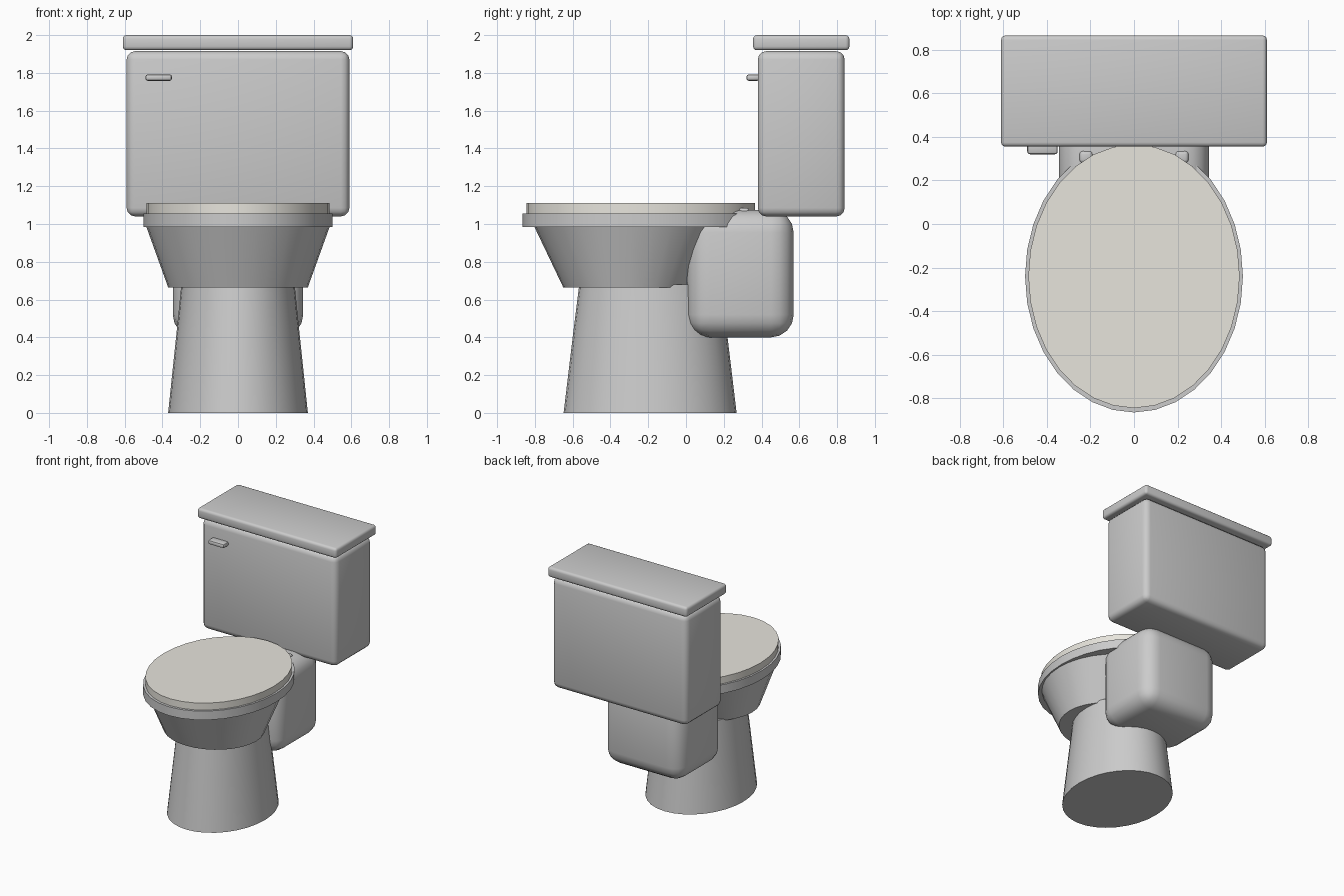
import bpy, bmesh, math

if "Cube" in bpy.data.objects:
    bpy.data.objects.remove(bpy.data.objects["Cube"])


def finish(name, bm, mat=None):
    bmesh.ops.recalc_face_normals(bm, faces=bm.faces)
    me = bpy.data.meshes.new(name)
    bm.to_mesh(me)
    bm.free()
    ob = bpy.data.objects.new(name, me)
    bpy.context.collection.objects.link(ob)
    if mat:
        me.materials.append(mat)
    bpy.ops.object.select_all(action='DESELECT')
    ob.select_set(True)
    bpy.context.view_layer.objects.active = ob
    bpy.ops.object.shade_smooth_by_angle(angle=math.radians(35))
    return ob


def loft(name, rings, mat=None, n=32):
    """Stack of ellipses: (z, centre y, radius x, radius y)."""
    bm = bmesh.new()
    loops = []
    for z, cy, rx, ry in rings:
        loops.append([bm.verts.new((rx * math.sin(2 * math.pi * i / n),
                                    cy + ry * math.cos(2 * math.pi * i / n), z))
                      for i in range(n)])
    for a, b in zip(loops, loops[1:]):
        for i in range(n):
            j = (i + 1) % n
            bm.faces.new((a[i], a[j], b[j], b[i]))
    bm.faces.new(loops[0])
    bm.faces.new(loops[-1])
    return finish(name, bm, mat)


def box(name, x, y, z, bevel, segments=3):
    """Rounded box from (min, max) ranges."""
    bm = bmesh.new()
    bmesh.ops.create_cube(bm, size=1)
    for v in bm.verts:
        for k, (lo, hi) in enumerate((x, y, z)):
            v.co[k] = lo + (v.co[k] + 0.5) * (hi - lo)
    bmesh.ops.bevel(bm, geom=bm.edges[:], offset=bevel, segments=segments,
                    profile=0.5, affect='EDGES')
    return finish(name, bm)


cream = bpy.data.materials.new("seat_cream")
cream.diffuse_color = (0.80, 0.78, 0.72, 1)
cream.use_nodes = True
cream.node_tree.nodes["Principled BSDF"].inputs["Base Color"].default_value = cream.diffuse_color

# Pedestal and bowl
loft("pedestal", [(0, -0.19, 0.37, 0.458), (0.40, -0.19, 0.328, 0.41),
                  (0.68, -0.19, 0.30, 0.375)])
loft("bowl", [(0.665, -0.30, 0.37, 0.35), (0.99, -0.28, 0.487, 0.525)])

# Seat ring and closed lid
loft("seat", [(0.985, -0.24, 0.50, 0.625), (1.055, -0.24, 0.50, 0.625)])
loft("seat_lid", [(1.055, -0.24, 0.485, 0.605), (1.11, -0.24, 0.485, 0.605)], cream)

# Lid hinges
for side, s in (("left", -1), ("right", 1)):
    box("hinge_" + side, sorted((s * 0.19, s * 0.25)), (0.28, 0.335), (1.03, 1.085), 0.015)

# Rear body joining bowl and tank
box("rear_body", (-0.345, 0.345), (0.005, 0.57), (0.40, 1.075), 0.12, 4)

# Tank, tank lid and flush lever
box("tank", (-0.59, 0.59), (0.38, 0.84), (1.04, 1.915), 0.045)
box("tank_lid", (-0.61, 0.61), (0.355, 0.865), (1.92, 2.0), 0.02)
box("flush_lever", (-0.49, -0.35), (0.32, 0.39), (1.758, 1.792), 0.012, 2)
